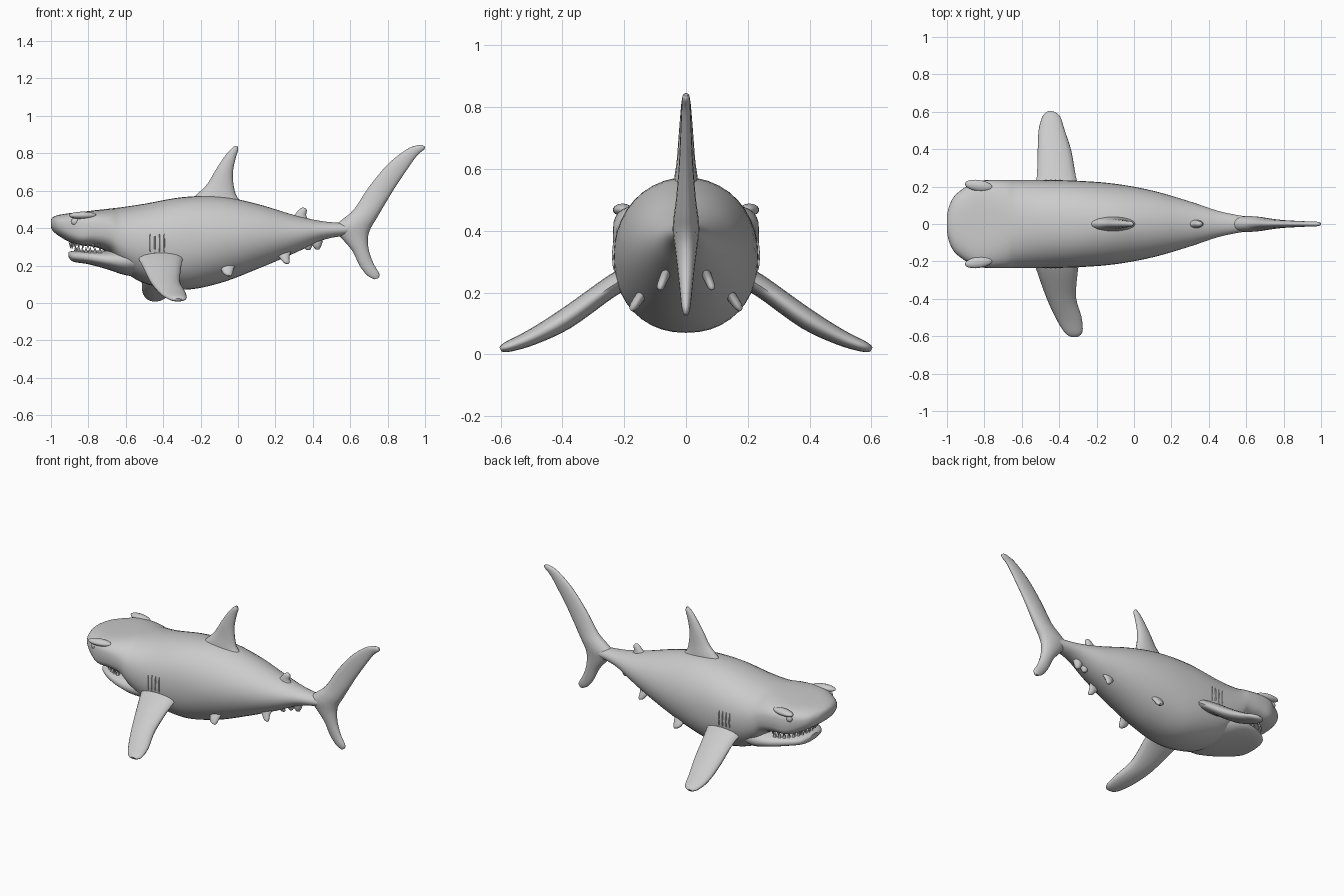
import bpy, bmesh, math
from mathutils import Vector


def spline(keys, steps=5):
    """Smooth Catmull-Rom sampling of a list of number tuples."""
    out = []
    for i in range(len(keys) - 1):
        a, b, c, d = (keys[max(0, min(len(keys) - 1, i + k))] for k in (-1, 0, 1, 2))
        for s in range(steps):
            t = s / steps
            out.append([0.5 * (2 * q + (r - p) * t + (2 * p - 5 * q + 4 * r - u) * t * t
                        + (3 * q - p - 3 * r + u) * t ** 3) for p, q, r, u in zip(a, b, c, d)])
    out.append(list(keys[-1]))
    return out


def skin(name, rings):
    """Bridge closed rings of points into a capped smooth surface."""
    bm = bmesh.new()
    vs = [[bm.verts.new(p) for p in ring] for ring in rings]
    n = len(vs[0])
    for a, b in zip(vs, vs[1:]):
        for i in range(n):
            j = (i + 1) % n
            bm.faces.new((a[i], a[j], b[j], b[i]))
    bm.faces.new(vs[0])
    bm.faces.new(vs[-1])
    bmesh.ops.recalc_face_normals(bm, faces=bm.faces)
    me = bpy.data.meshes.new(name)
    bm.to_mesh(me)
    bm.free()
    ob = bpy.data.objects.new(name, me)
    bpy.context.collection.objects.link(ob)
    smooth(ob)
    return ob


def smooth(ob):
    bpy.ops.object.select_all(action='DESELECT')
    ob.select_set(True)
    bpy.context.view_layer.objects.active = ob
    bpy.ops.object.shade_smooth_by_angle(angle=math.radians(60))


def hull(name, keys, n=40):
    """Keys: x, top z, bottom z, half width, squareness."""
    rings = []
    for x, top, bot, w, e in spline(keys):
        ring = []
        for i in range(n):
            a = 2 * math.pi * i / n
            c, s = math.cos(a), math.sin(a)
            ring.append((x, w * math.copysign(abs(c) ** (2 / e), c),
                         (top + bot) / 2 + (top - bot) / 2 * math.copysign(abs(s) ** (2 / e), s)))
        rings.append(ring)
    return skin(name, rings)


def fin(name, keys, normal=(0, 1, 0), n=16):
    """Keys: leading x, z, trailing x, z, y, half thickness."""
    nrm = Vector(normal).normalized()
    rings = []
    for lx, lz, tx, tz, y, th in spline(keys, 4):
        le, te = Vector((lx, y, lz)), Vector((tx, y, tz))
        rings.append([(le + te) / 2 + (te - le) / 2 * math.cos(a) + nrm * th * math.sin(a)
                      for a in (2 * math.pi * i / n for i in range(n))])
    return skin(name, rings)


def ball(name, loc, scale):
    bpy.ops.mesh.primitive_uv_sphere_add(segments=20, ring_count=12, radius=1, location=loc)
    ob = bpy.context.object
    ob.name = name
    ob.scale = scale
    smooth(ob)
    return ob


# Body with broad flat snout
hull("body", [(-1.0, .445, .405, .04, 2), (-.99, .458, .385, .09, 2.2), (-.96, .47, .36, .15, 2.6),
              (-.9, .48, .325, .198, 3.2), (-.84, .486, .308, .228, 3.8), (-.76, .496, .298, .236, 3.2),
              (-.68, .505, .26, .236, 2.6), (-.62, .512, .18, .236, 2.3), (-.5, .53, .105, .236, 2.2),
              (-.3, .565, .07, .231, 2.2), (-.1, .57, .105, .215, 2), (.1, .53, .18, .178, 2),
              (.3, .47, .265, .12, 2), (.45, .437, .335, .07, 2), (.58, .425, .362, .043, 2),
              (.68, .41, .38, .03, 2)])

# Lower jaw
hull("lower_jaw", [(-.905, .272, .243, .05, 2), (-.88, .278, .22, .11, 2.3), (-.8, .28, .207, .17, 2.6),
                   (-.7, .282, .18, .203, 2.4), (-.6, .30, .148, .208, 2.2), (-.5, .33, .14, .19, 2)])

# Teeth rows
for row, z, tilt, rad in (("upper", .305, math.pi, .185), ("lower", .285, 0, .16)):
    for i in range(17):
        a = math.radians(-80 + 10 * i)
        bpy.ops.mesh.primitive_cone_add(vertices=6, radius1=.012, depth=.034, rotation=(tilt, 0, 0),
                                        location=(-.71 - rad * math.cos(a), rad * math.sin(a), z))
        bpy.context.object.name = row + "_tooth"

# Dorsal fin and small rear dorsal fin
fin("dorsal_fin", [(-.27, .53, .06, .51, 0, .042), (-.22, .58, .0, .56, 0, .038),
                   (-.165, .635, -.022, .62, 0, .03), (-.12, .71, -.027, .70, 0, .024),
                   (-.07, .785, -.012, .775, 0, .018), (-.035, .825, 0, .815, 0, .014),
                   (-.015, .84, -.002, .838, 0, .007)])
fin("rear_dorsal_fin", [(.27, .44, .385, .43, 0, .025), (.305, .475, .365, .465, 0, .02),
                        (.33, .502, .368, .495, 0, .014), (.345, .51, .358, .508, 0, .006)])

# Tail fin
fin("tail_fin", [(.728, .126, .75, .132, 0, .007), (.69, .148, .756, .155, 0, .014),
                 (.65, .20, .725, .21, 0, .02), (.61, .28, .70, .28, 0, .028),
                 (.55, .35, .695, .35, 0, .037), (.51, .40, .71, .40, 0, .043),
                 (.55, .44, .74, .45, 0, .04), (.62, .50, .775, .51, 0, .032),
                 (.70, .62, .835, .61, 0, .023), (.80, .74, .895, .70, 0, .018),
                 (.90, .82, .955, .785, 0, .014), (.96, .843, .995, .82, 0, .012),
                 (.985, .845, 1.0, .836, 0, .006)])

# Pectoral fins: straight on one side, swept back on the other
fin("pectoral_fin_straight", [(-.54, .25, -.29, .25, .19, .036), (-.52, .215, -.31, .215, .25, .034),
                              (-.515, .115, -.335, .115, .39, .034), (-.51, .055, -.37, .055, .5, .026),
                              (-.49, .025, -.395, .025, .575, .018), (-.465, .016, -.43, .016, .6, .008)],
    (0, .5, .85))
fin("pectoral_fin_swept", [(-.54, .25, -.29, .25, -.19, .036), (-.52, .215, -.3, .215, -.25, .034),
                           (-.47, .115, -.31, .115, -.39, .034), (-.42, .055, -.28, .055, -.5, .026),
                           (-.375, .025, -.275, .025, -.575, .018), (-.345, .016, -.295, .016, -.6, .008)],
    (0, -.5, .85))

# Paired small fins, eyes, brows and gill slits
for s in (1, -1):
    fin("pelvic_fin", [(-.11, .215, .0, .22, s * .12, .018), (-.095, .19, -.02, .19, s * .145, .017),
                       (-.08, .16, -.03, .155, s * .168, .014), (-.06, .147, -.04, .142, s * .178, .007)],
        (0, s * .7, .6))
    fin("anal_fin", [(.19, .285, .29, .285, s * .055, .016), (.215, .25, .275, .25, s * .07, .015),
                     (.24, .22, .275, .217, s * .083, .012), (.252, .212, .268, .209, s * .087, .006)],
        (0, s * .85, .4))
    ball("eye", (-.87, s * .205, .435), (.022, .014, .02))
    ball("brow", (-.83, s * .205, .468), (.075, .03, .02)).rotation_euler.z = -s * .15
    for i in range(4):
        ball("gill_slit", (-.47 + .025 * i, s * .231, .32), (.004, .008, .05))

# Small finlets under the tail stalk
for x, z in ((.37, .30), (.42, .305)):
    fin("tail_finlet", [(x - .03, z + .03, x + .035, z + .03, 0, .025), (x - .02, z, x + .025, z, 0, .02),
                        (x - .005, z - .018, x + .015, z - .018, 0, .01)])
